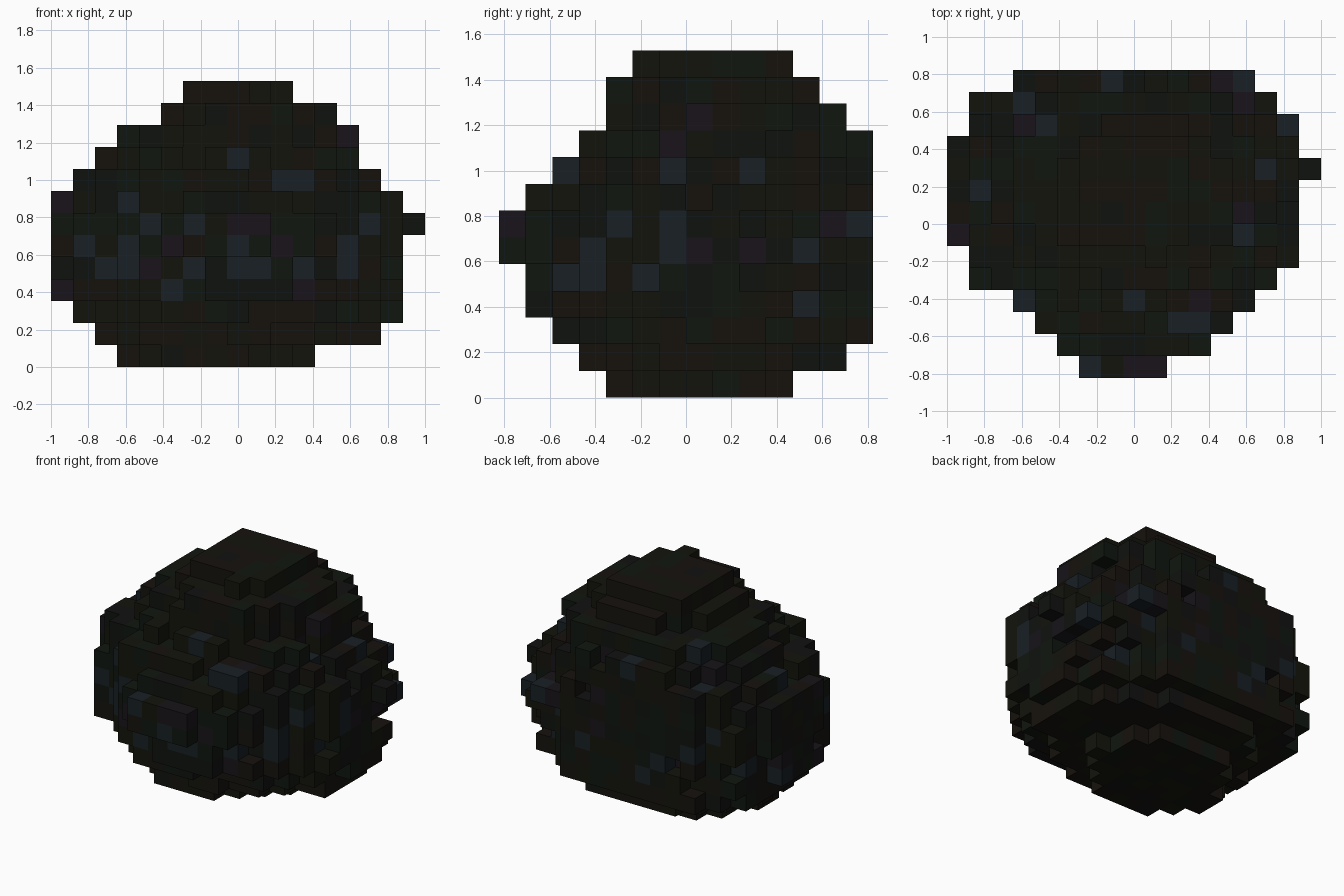
import bpy, bmesh, random
from mathutils import Vector

if "Cube" in bpy.data.objects:
    bpy.data.objects.remove(bpy.data.objects["Cube"], do_unlink=True)

random.seed(5)
NX, NY = 17, 14
CELL = 2 / NX

# Span (start, end) in cells of each layer, bottom to top
LAYER_X = [(3, 12), (2, 15), (1, 16)] + [(0, 16)] * 5 + [(1, 15), (2, 14), (3, 14), (5, 13), (6, 11)]
LAYER_Y = [(4, 11), (3, 13), (2, 14), (1, 14), (1, 14), (0, 14), (0, 14),
           (1, 14), (2, 14), (3, 14), (4, 13), (4, 12), (6, 11)]
# Widest span of each row in plan, front to back
PLAN_X = [(6, 10), (5, 12), (4, 13), (3, 14), (1, 15), (1, 16)] + [(0, 16)] * 5 + [(1, 16), (1, 15), (3, 14)]
TOP = len(LAYER_X) - 1


def offset(i, span):
    """Signed distance of a cell from the middle of its span, 1 at the rim."""
    a, b = span
    return (2 * (i + 0.5) - a - b) / (b - a)


def inside(i, j, k):
    """Rounded layers with a ragged rim, squarer towards the back right."""
    u, v = offset(i, LAYER_X[k]), offset(j, LAYER_Y[k])
    if k == TOP:
        return True
    if k < 2:
        power = 1.8
    elif v > 0:
        power = 3.0 if u < 0 and k < 9 else 2.3
    else:
        power = 2.0
    limit = random.uniform(0.98, 1.35) if k in (5, 6) else random.uniform(0.84, 1.14)
    return abs(u) ** power + abs(v) ** power <= limit


# Choose the cells
cells = set()
for k, (sx, sy) in enumerate(zip(LAYER_X, LAYER_Y)):
    for j in range(*sy):
        lo, hi = PLAN_X[j]
        for i in range(max(lo, sx[0]), min(hi, sx[1])):
            if inside(i, j, k):
                cells.add((i, j, k))

AXES = [Vector(d) for d in ((1, 0, 0), (0, 1, 0), (0, 0, 1))]
DIRECTIONS = [s * a for a in AXES for s in (1, -1)]


def neighbour(cell, d):
    return tuple(int(c + e) for c, e in zip(cell, d))


# Drop stray cells, then add the single nubs on the left side and the cap
cells = {c for c in cells if sum(neighbour(c, d) in cells for d in DIRECTIONS) > 1}
cells |= {(16, 9, 6), (9, 5, TOP), (9, 5, TOP - 1)}

# Dark mottled colours
PALETTE = {
    "brown": (0.008, 0.006, 0.004),
    "olive": (0.007, 0.007, 0.004),
    "moss": (0.005, 0.008, 0.005),
    "slate": (0.009, 0.014, 0.018),
    "plum": (0.009, 0.007, 0.010),
    "soot": (0.005, 0.006, 0.005),
}
names = list(PALETTE)


def make_material(name, rgb):
    mat = bpy.data.materials.new(name)
    mat.use_nodes = True
    mat.diffuse_color = (*rgb, 1)
    shader = mat.node_tree.nodes["Principled BSDF"]
    shader.inputs["Base Color"].default_value = (*rgb, 1)
    shader.inputs["Roughness"].default_value = 1
    return mat


def pick_colour(k):
    """Earthy at the ends, cooler patches around the middle."""
    if k < 3 or k > 10:
        weights = (5, 4, 1, 0, 0, 1)
    elif 4 <= k <= 6:
        weights = (2, 3, 4, 3, 2, 4)
    else:
        weights = (3, 4, 3, 1, 1, 3)
    return names.index(random.choices(names, weights)[0])


# Skin the outside of the cells with square faces
bm = bmesh.new()
for cell in sorted(cells):
    colour = pick_colour(cell[2])
    centre = Vector(cell) + Vector((0.5, 0.5, 0.5)) - Vector((NX / 2, NY / 2, 0))
    for d in DIRECTIONS:
        if neighbour(cell, d) in cells:
            continue
        u = d.yzx / 2
        v = d.cross(u)
        corners = [centre + d / 2 + s * u + t * v for s, t in ((-1, -1), (1, -1), (1, 1), (-1, 1))]
        face = bm.faces.new([bm.verts.new(p * CELL) for p in corners])
        face.material_index = colour
bmesh.ops.remove_doubles(bm, verts=bm.verts, dist=CELL / 100)

mesh = bpy.data.meshes.new("boulder")
bm.to_mesh(mesh)
bm.free()
for name in names:
    mesh.materials.append(make_material(name, PALETTE[name]))
boulder = bpy.data.objects.new("boulder", mesh)
bpy.context.collection.objects.link(boulder)
